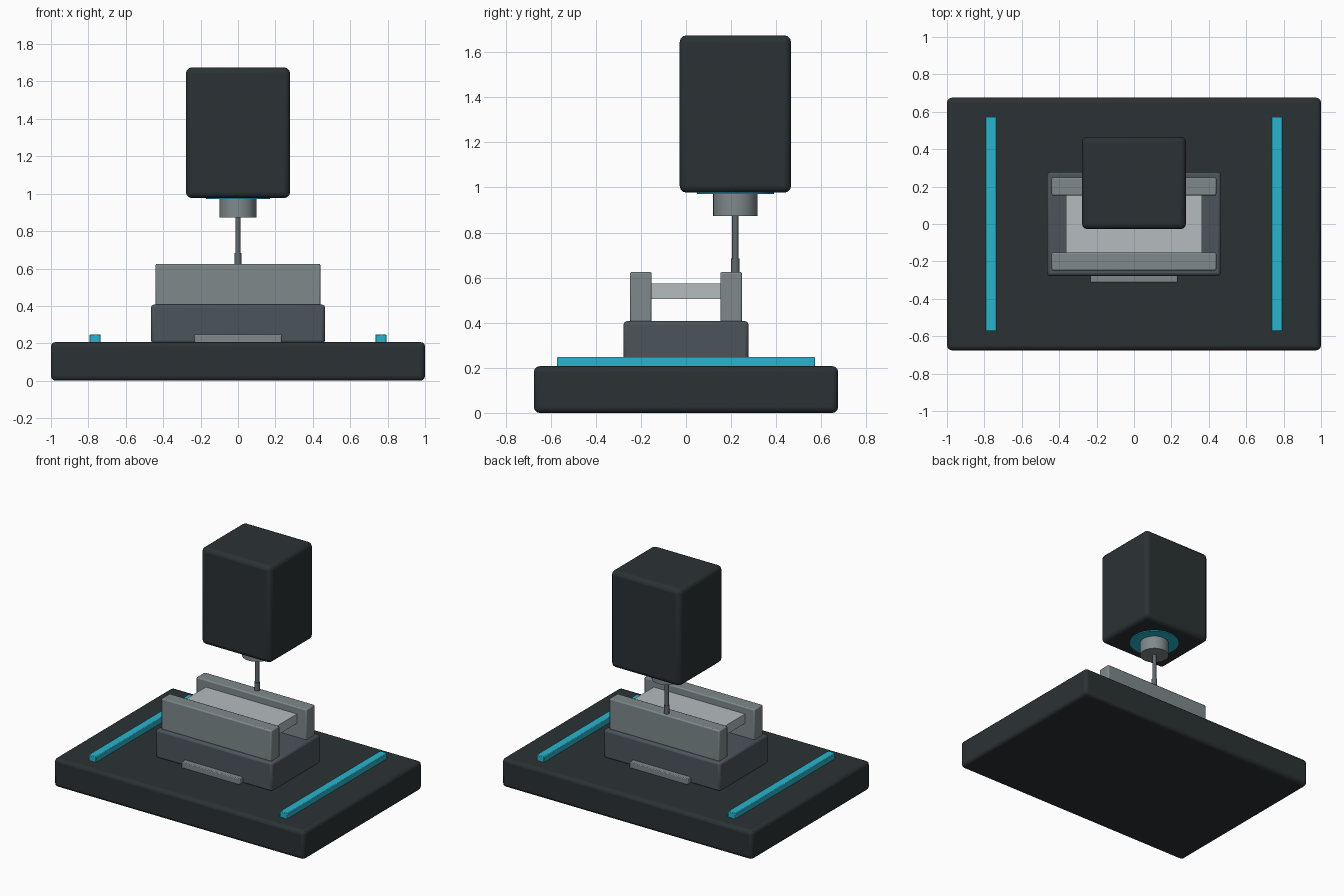
import bpy

if "Cube" in bpy.data.objects:
    bpy.data.objects.remove(bpy.data.objects["Cube"])


def material(name, rgb):
    m = bpy.data.materials.new(name)
    m.diffuse_color = (*rgb, 1)
    m.use_nodes = True
    m.node_tree.nodes["Principled BSDF"].inputs["Base Color"].default_value = m.diffuse_color
    return m


DARK = material("dark_housing", (0.024, 0.031, 0.034))
SLATE = material("slate_metal", (0.07, 0.09, 0.105))
STEEL = material("steel", (0.21, 0.25, 0.26))
TOOL = material("tool_steel", (0.12, 0.14, 0.15))
STOCK = material("pale_stock", (0.46, 0.50, 0.51))
CYAN = material("cyan_accent", (0.022, 0.46, 0.61))


def finish(obj, name, mat, bevel, segments):
    obj.name = name
    obj.data.materials.append(mat)
    if bevel:
        mod = obj.modifiers.new("Bevel", 'BEVEL')
        mod.width = bevel
        mod.segments = segments
        mod.limit_method = 'ANGLE'
    bpy.ops.object.shade_smooth_by_angle()
    return obj


def box(name, x, y, z, mat, bevel=0.0, segments=2):
    """Box from (min, max) ranges on each axis."""
    r = (x, y, z)
    bpy.ops.mesh.primitive_cube_add(size=1, location=[(a + b) / 2 for a, b in r])
    obj = bpy.context.object
    obj.scale = [b - a for a, b in r]
    bpy.ops.object.transform_apply(location=False, rotation=False, scale=True)
    return finish(obj, name, mat, bevel, segments)


def rod(name, radius, z0, z1, mat, sides=32):
    """Vertical cylinder on the spindle axis."""
    bpy.ops.mesh.primitive_cylinder_add(vertices=sides, radius=radius, depth=z1 - z0,
                                        location=(0, AXIS_Y, (z0 + z1) / 2))
    return finish(bpy.context.object, name, mat, 0, 1)


AXIS_Y = 0.219

# Machine bed
box("bed", (-1, 1), (-0.675, 0.675), (0, 0.207), DARK, 0.025, 3)

# Guide rails on both sides
for side, s in (("left", -1), ("right", 1)):
    cx = s * 0.764
    box(side + "_rail", (cx - 0.029, cx + 0.029), (-0.572, 0.572), (0.195, 0.248), CYAN, 0.004)

# Vise body, with a jaw and a clamp foot at front and back
box("vise_base", (-0.465, 0.465), (-0.277, 0.277), (0.2, 0.407), SLATE, 0.015)
for side, s in (("front", -1), ("back", 1)):
    jaw = sorted((s * 0.152, s * 0.249))
    foot = sorted((s * 0.25, s * 0.314))
    box(side + "_jaw", (-0.44, 0.44), jaw, (0.39, 0.625), STEEL, 0.008)
    box(side + "_clamp", (-0.232, 0.232), foot, (0.195, 0.248), STEEL, 0.005)

# Clamped stock
box("workpiece", (-0.364, 0.364), (-0.153, 0.153), (0.506, 0.574), STOCK)

# Spindle head and its light ring
box("spindle_head", (-0.278, 0.278), (AXIS_Y - 0.247, AXIS_Y + 0.247), (0.977, 1.675), DARK, 0.03, 3)
rod("light_ring", 0.171, 0.971, 0.99, CYAN, 48)

# Collet, tool shank and cutting tip
rod("collet", 0.099, 0.874, 0.985, STEEL)
rod("tool_shank", 0.0140, 0.67, 0.885, TOOL, 16)
rod("cutter_tip", 0.0185, 0.615, 0.684, TOOL, 16)
